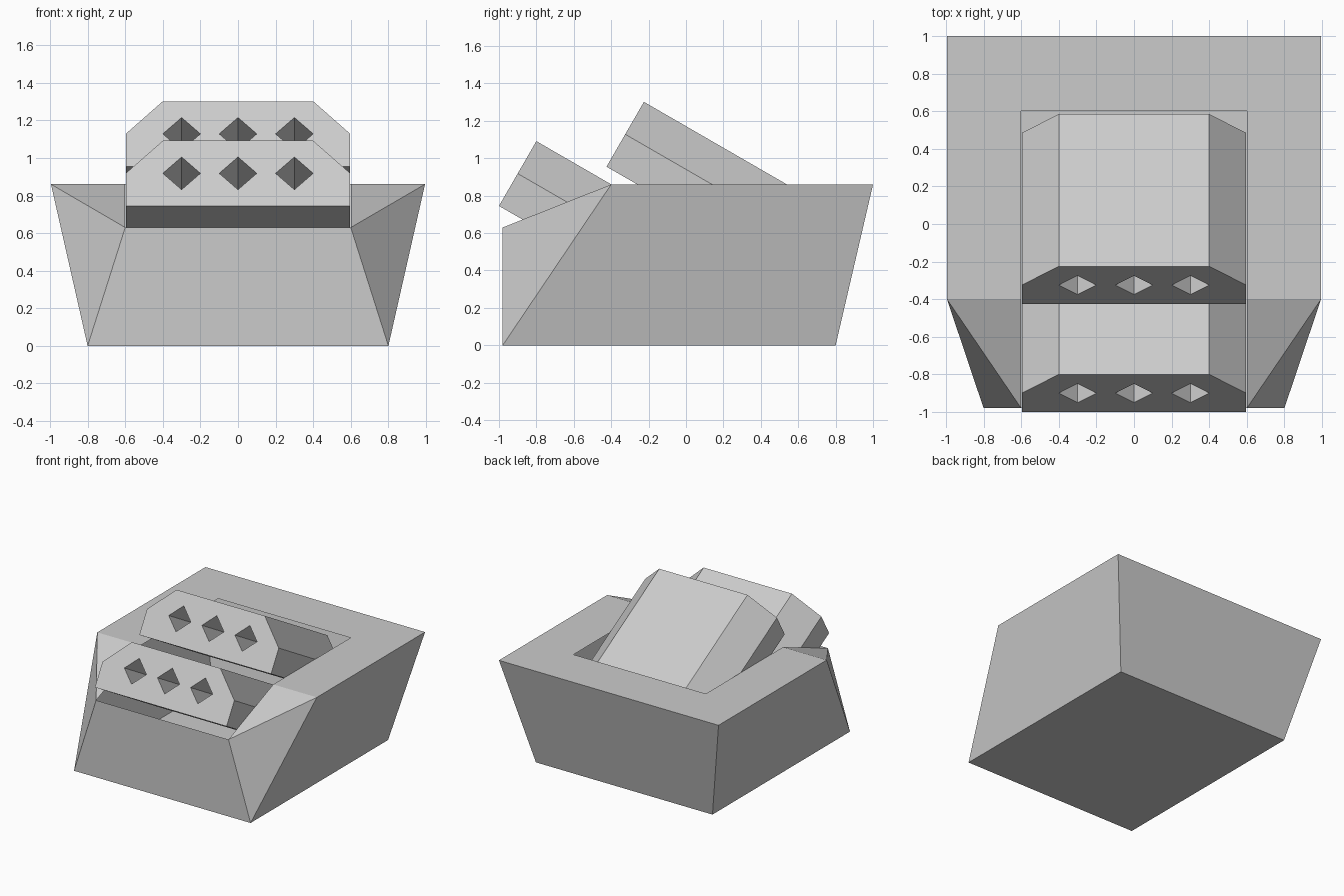
import bpy, bmesh, math

if "Cube" in bpy.data.objects:
    bpy.data.objects.remove(bpy.data.objects["Cube"])


def make_object(name, bm):
    mesh = bpy.data.meshes.new(name)
    bm.to_mesh(mesh)
    bm.free()
    obj = bpy.data.objects.new(name, mesh)
    bpy.context.collection.objects.link(obj)
    return obj


def add_prism(bm, profile, start, end):
    """Closed prism: an (x, z) profile swept along y."""
    front = [bm.verts.new((x, start, z)) for x, z in profile]
    back = [bm.verts.new((x, end, z)) for x, z in profile]
    bm.faces.new(front)
    bm.faces.new(back[::-1])
    n = len(profile)
    for i in range(n):
        j = (i + 1) % n
        bm.faces.new((front[j], front[i], back[i], back[j]))


# Open-topped flared body: right half, mirrored across x
points = {
    "b0": (0, -0.98, 0), "b1": (0.8, -0.98, 0), "b2": (0.8, 0.8, 0), "b3": (0, 0.8, 0),
    "l0": (0, -0.98, 0.63), "l1": (0.6, -0.98, 0.63),
    "r1": (0.995, -0.4, 0.86), "r2": (0.995, 1, 0.86), "r3": (0, 1, 0.86),
    "o1": (0.6, -0.4, 0.86), "o2": (0.6, 0.6, 0.86), "o3": (0, 0.6, 0.86),
}
faces = ["b0 b3 b2 b1", "b0 b1 l1 l0", "b1 r1 l1", "b1 b2 r2 r1",
         "b2 b3 r3 r2", "l1 r1 o1", "r1 r2 o2 o1", "r2 r3 o3 o2"]
bm = bmesh.new()
v = {key: bm.verts.new(co) for key, co in points.items()}
for face in faces:
    bm.faces.new([v[key] for key in face.split()])
body = make_object("body", bm)
mirror = body.modifiers.new("mirror", 'MIRROR')
mirror.use_clip = True

# Pod block with chamfered upper sides
W = 0.597
bm = bmesh.new()
add_prism(bm, [(-W, 0), (W, 0), (W, 0.2), (0.4, 0.4), (-0.4, 0.4), (-W, 0.2)], 0, 0.935)
bmesh.ops.recalc_face_normals(bm, faces=bm.faces)
upper_pod = make_object("upper_pod", bm)

# Three diamond bores cut into the pod front
bm = bmesh.new()
for cx in (-0.3, 0, 0.3):
    add_prism(bm, [(cx, 0.1), (cx + 0.1, 0.2), (cx, 0.3), (cx - 0.1, 0.2)], -0.1, 0.6)
bmesh.ops.recalc_face_normals(bm, faces=bm.faces)
cutter = make_object("bore_cutter", bm)
cutter.hide_render = True
cut = upper_pod.modifiers.new("bores", 'BOOLEAN')
cut.operation = 'DIFFERENCE'
cut.solver = 'EXACT'
cut.object = cutter
bpy.context.view_layer.objects.active = upper_pod
bpy.ops.object.modifier_apply(modifier=cut.name)
bpy.data.objects.remove(cutter)

# Two identical pods, tilted up toward the front
lower_pod = bpy.data.objects.new("lower_pod", upper_pod.data)
bpy.context.collection.objects.link(lower_pod)
for pod, y, z in ((upper_pod, -0.425, 0.955), (lower_pod, -1.0, 0.745)):
    pod.location = (0, y, z)
    pod.rotation_euler.x = math.radians(-30)
